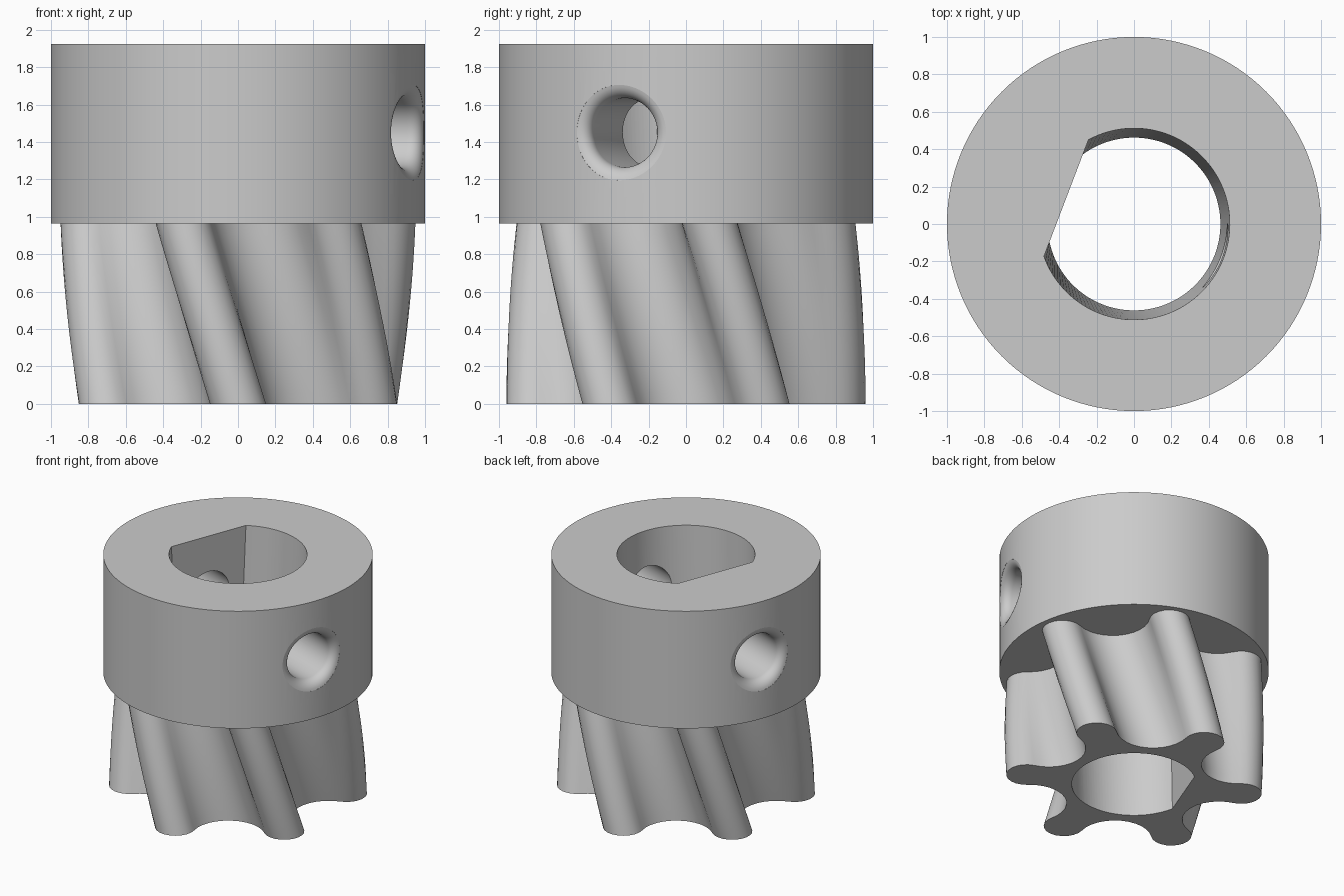
import bpy, bmesh, math
from mathutils import Vector

COLLAR_Z, TOP = 0.965, 1.925        # underside and top of the collar
TWIST = math.radians(-21)           # gear twist from base to collar
AXIS = math.radians(159.1)          # direction the bore flat faces out to
FLAT = 0.388                        # distance of bore flat from the centre

cube = bpy.data.objects.get("Cube")
if cube:
    bpy.data.objects.remove(cube, do_unlink=True)

steel = bpy.data.materials.new("grey_metal")
steel.use_nodes = True
steel.diffuse_color = (0.6, 0.6, 0.6, 1)
steel.node_tree.nodes["Principled BSDF"].inputs["Base Color"].default_value = (0.6, 0.6, 0.6, 1)


def loft(name, rings):
    """Closed solid through rings that share one point count."""
    bm = bmesh.new()
    loops = [[bm.verts.new(p) for p in ring] for ring in rings]
    n = len(loops[0])
    for low, high in zip(loops, loops[1:]):
        for i in range(n):
            j = (i + 1) % n
            bm.faces.new((low[i], low[j], high[j], high[i]))
    bm.faces.new(loops[0][::-1])
    bm.faces.new(loops[-1])
    bmesh.ops.recalc_face_normals(bm, faces=bm.faces)
    mesh = bpy.data.meshes.new(name)
    bm.to_mesh(mesh)
    bm.free()
    mesh.materials.append(steel)
    obj = bpy.data.objects.new(name, mesh)
    bpy.context.collection.objects.link(obj)
    return obj


def combine(target, tool, operation):
    tool.hide_render = True
    mod = target.modifiers.new(operation.lower(), 'BOOLEAN')
    mod.operation, mod.object, mod.solver = operation, tool, 'EXACT'
    bpy.context.view_layer.objects.active = target
    bpy.ops.object.modifier_apply(modifier=mod.name)
    bpy.data.objects.remove(tool, do_unlink=True)


def polar(r, a, z=0.0):
    return Vector((r * math.cos(a), r * math.sin(a), z))


# Gear outline: six round teeth joined by tangent round valleys
def gear_outline(teeth=6, tooth_at=0.81, tooth_r=0.15, floor=0.55, steps=12):
    half = math.pi / teeth
    chord, mid = tooth_at * math.sin(half), tooth_at * math.cos(half)
    k = floor - mid
    valley_r = (chord**2 + k**2 - tooth_r**2) / (2 * (tooth_r - k))
    valley_at = floor + valley_r
    to_valley = polar(valley_at, half) - Vector((tooth_at, 0, 0))
    sweep = math.atan2(to_valley.y, to_valley.x)
    open_angle = sweep - half
    points = []
    for t in range(teeth):
        a = math.pi / 2 + t * 2 * half
        for i in range(steps + 1):
            b = sweep * (2 * i / steps - 1)
            points.append(polar(tooth_at, a) + polar(tooth_r, a + b))
        centre = polar(valley_at, a + half)
        for i in range(1, steps):
            b = math.pi - open_angle
            start = math.pi + open_angle
            points.append(centre + polar(valley_r, a + half + start - 2 * open_angle * i / steps))
    return points


outline = gear_outline()
rings = []
for level in range(18):
    z = COLLAR_Z * level / 16
    c, s = math.cos(TWIST * level / 16), math.sin(TWIST * level / 16)
    rings.append([(p.x * c - p.y * s, p.x * s + p.y * c, z) for p in outline])
gear = loft("helical_gear", rings)

# Collar joined on top of the gear
circle = [2 * math.pi * i / 128 for i in range(128)]
pinion = loft("collared_helical_gear", [[polar(1, a, z) for a in circle] for z in (COLLAR_Z, TOP)])
combine(pinion, gear, 'UNION')


# Tapered D-shaped bore
def bore_ring(z, n=96):
    r = 0.462 + 0.05 * z / TOP
    h = math.acos(FLAT / r)
    return [polar(r, AXIS + h + (2 * math.pi - 2 * h) * i / n, z) for i in range(n + 1)]


combine(pinion, loft("bore_cutter", [bore_ring(-0.1), bore_ring(TOP + 0.1)]), 'DIFFERENCE')


# Two opposite set screw holes with rounded mouths following the collar surface
def screw_cutter(angle, radius=0.185, fillet=0.085, n=56):
    out, side = polar(1, angle), polar(1, angle + math.pi / 2)

    def ring(r, depth=0.0, flat=None):
        pts = []
        for i in range(n):
            b = 2 * math.pi * i / n
            u, v = r * math.cos(b), r * math.sin(b)
            t = math.sqrt(1 - u * u) - depth if flat is None else flat
            pts.append(out * t + side * u + Vector((0, 0, 1.45 + v)))
        return pts

    mouth = [math.radians(10 * i) for i in range(9)]
    return loft("screw_cutter", [ring(radius, flat=0.2)]
                + [ring(radius + fillet * (1 - math.cos(a)), fillet * (1 - math.sin(a))) for a in mouth]
                + [ring(radius + fillet, flat=1.2)])


for angle in (AXIS, AXIS + math.pi):
    combine(pinion, screw_cutter(angle), 'DIFFERENCE')

bpy.ops.object.select_all(action='DESELECT')
pinion.select_set(True)
bpy.context.view_layer.objects.active = pinion
bpy.ops.object.shade_smooth_by_angle(angle=math.radians(25))
